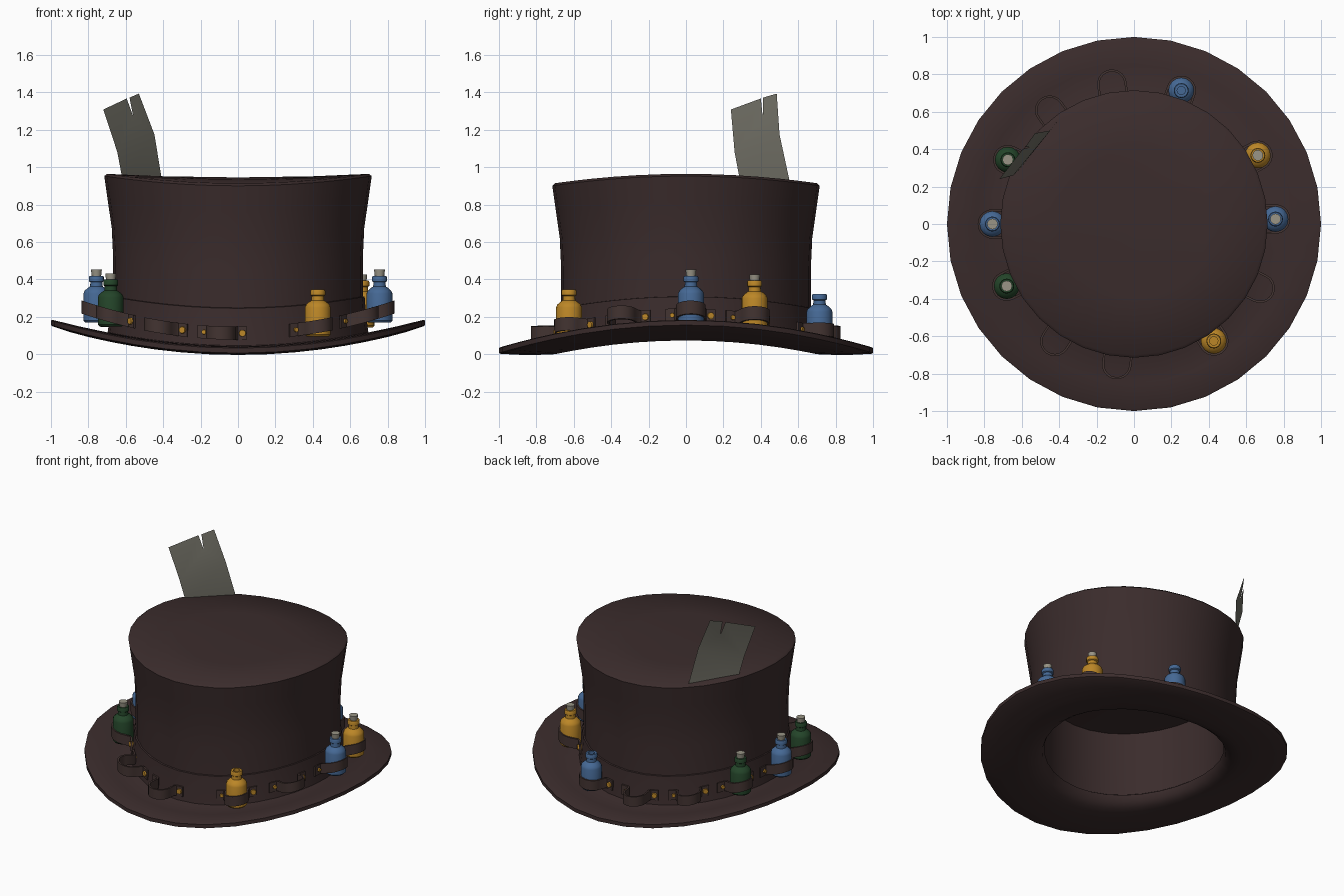
import bpy, bmesh, math
from mathutils import Matrix, Vector

if "Cube" in bpy.data.objects:
    bpy.data.objects.remove(bpy.data.objects["Cube"])


def material(name, rgb):
    m = bpy.data.materials.new(name)
    m.diffuse_color = (*rgb, 1)
    m.use_nodes = True
    m.node_tree.nodes["Principled BSDF"].inputs["Base Color"].default_value = m.diffuse_color
    return m


FELT = material("dark brown felt", (0.043, 0.025, 0.025))
LEATHER = material("brown leather", (0.056, 0.034, 0.031))
BLUE = material("blue glass", (0.06, 0.14, 0.30))
AMBER = material("amber glass", (0.50, 0.24, 0.02))
GREEN = material("green glass", (0.017, 0.058, 0.022))
CORK = material("pale cork", (0.32, 0.30, 0.24))
PAPER = material("old paper", (0.17, 0.165, 0.135))
BRASS = material("brass", (0.52, 0.25, 0.022))


def finish(bm, name, mat):
    bmesh.ops.remove_doubles(bm, verts=bm.verts, dist=1e-5)
    bmesh.ops.recalc_face_normals(bm, faces=bm.faces)
    me = bpy.data.meshes.new(name)
    bm.to_mesh(me)
    bm.free()
    me.materials.append(mat)
    ob = bpy.data.objects.new(name, me)
    bpy.context.collection.objects.link(ob)
    return ob


def saddle(p):
    # bends the hat upward towards its left and right sides
    k = 0.15 - 0.05 * min(p.z / 0.95, 1)
    return Vector((p.x, p.y, p.z + k * p.x ** 2))


def lathe(name, mat, profile, segs, closed=False, origin=(0, 0, 0), bend=False):
    bm = bmesh.new()
    rings = []
    for r, z in profile:
        ring = []
        for i in range(segs):
            a = math.tau * i / segs
            p = Vector((r * math.cos(a), r * math.sin(a), z))
            if bend:
                p = saddle(p)
            ring.append(bm.verts.new(p + Vector(origin)))
        rings.append(ring)
    pairs = list(zip(rings, rings[1:]))
    if closed:
        pairs.append((rings[-1], rings[0]))
    for a, b in pairs:
        for i in range(segs):
            j = (i + 1) % segs
            bm.faces.new((a[i], a[j], b[j], b[i]))
    return finish(bm, name, mat)


# Hat: crown with hollow inside, brim, band
lathe("crown", FELT, [(0, 0.945), (0.4, 0.935), (0.70, 0.914), (0.715, 0.90),
                      (0.695, 0.76), (0.675, 0.62), (0.667, 0.45), (0.668, 0.24),
                      (0.668, 0.03), (0.595, 0.07), (0.60, 0.30), (0.60, 0.56), (0, 0.56)],
      32, bend=True)
lathe("brim", FELT, [(0.585, 0.09), (0.60, 0.05), (0.64, 0.018), (0.70, 0), (0.80, -0.004),
                     (0.90, -0.003), (0.99, 0.002), (1.0, 0.006), (1.0, 0.032), (0.99, 0.038),
                     (0.85, 0.042), (0.70, 0.044), (0.60, 0.10)],
      32, closed=True, bend=True)
lathe("hat_band", FELT, [(0.66, 0.25), (0.677, 0.245), (0.685, 0.14), (0.70, 0.02), (0.66, 0.02)],
      32, closed=True, bend=True)


def strap_height(x):
    return 0.112 + 0.20 * x * x


def strap(name, ang):
    # ribbon path: left tab, loop round the bottle, right tab (t = sideways, n = outward)
    tab = [(t, math.sqrt(0.693 ** 2 - t * t)) for t in (-0.132, -0.105, -0.082)]
    arc = [(-0.073 * math.cos(a), 0.757 + 0.073 * math.sin(a))
           for a in [math.pi * i / 10 for i in range(11)]]
    path = tab + [(-0.073, 0.70)] + arc + [(0.073, 0.70)] + [(-t, n) for t, n in reversed(tab)]
    out, tan = Vector((math.cos(ang), math.sin(ang))), Vector((-math.sin(ang), math.cos(ang)))
    bm = bmesh.new()
    sections = []
    for i, p in enumerate(path):
        a, b = path[max(i - 1, 0)], path[min(i + 1, len(path) - 1)]
        d = Vector((b[0] - a[0], b[1] - a[1])).normalized()
        nrm = Vector((-d.y, d.x)) * 0.006
        sec = []
        for s, h in ((1, -0.035), (1, 0.035), (-1, 0.035), (-1, -0.035)):
            q = tan * (p[0] + s * nrm.x) + out * (p[1] + s * nrm.y)
            sec.append(bm.verts.new((q.x, q.y, strap_height(q.x) + h)))
        sections.append(sec)
    for a, b in zip(sections, sections[1:]):
        for i in range(4):
            bm.faces.new((a[i], a[(i + 1) % 4], b[(i + 1) % 4], b[i]))
    bm.faces.new(sections[0])
    bm.faces.new(sections[-1])
    finish(bm, name, LEATHER)
    # brass studs on both tabs, the left one smaller
    bm = bmesh.new()
    for t, r in ((-0.098, 0.015), (0.109, 0.022)):
        b = ang + t / 0.70
        x, y = 0.695 * math.cos(b), 0.695 * math.sin(b)
        mat = (Matrix.Translation((x, y, strap_height(x))) @ Matrix.Rotation(b, 4, 'Z')
               @ Matrix.Rotation(math.pi / 2, 4, 'Y'))
        bmesh.ops.create_cone(bm, cap_ends=True, segments=10, radius1=r, radius2=r * 0.8,
                              depth=0.028, matrix=mat)
    finish(bm, name + "_studs", BRASS)


def bottle(name, mat, ang, corked):
    x, y = 0.757 * math.cos(ang), 0.757 * math.sin(ang)
    o = (x, y, 0.06 + 0.19 * x * x)
    lathe(name, mat, [(0, 0), (0.06, 0), (0.069, 0.010), (0.069, 0.155), (0.063, 0.170),
                      (0.048, 0.184), (0.034, 0.193), (0.032, 0.216), (0.040, 0.221),
                      (0.040, 0.243), (0.036, 0.25), (0.022, 0.25), (0.022, 0.20), (0, 0.20)],
          16, origin=o)
    if corked:
        lathe(name + "_cork", CORK, [(0, 0.21), (0.021, 0.21), (0.029, 0.283), (0, 0.283)],
              12, origin=o)


# Twelve straps round the band, seven holding bottles (angle, glass, corked)
slots = [(2, BLUE, True), (29, AMBER, True), (70.5, BLUE, False), (99, None, False),
         (126.5, None, False), (153, GREEN, True), (180, BLUE, True), (206, GREEN, True),
         (236, None, False), (263, None, False), (304.3, AMBER, False), (333, None, False)]
for i, (deg, glass, corked) in enumerate(slots):
    strap(f"strap_{i + 1}", math.radians(deg))
    if glass:
        bottle(f"bottle_{i + 1}", glass, math.radians(deg), corked)

# Torn paper card tucked in the crown
bm = bmesh.new()
left = [(-0.615, 0.29, 0.92), (-0.645, 0.26, 1.08), (-0.72, 0.24, 1.308), (-0.595, 0.40, 1.367)]
right = [(-0.405, 0.555, 0.92), (-0.447, 0.50, 1.175), (-0.53, 0.485, 1.393), (-0.58, 0.413, 1.372)]
notch = (-0.56, 0.41, 1.27)
L = [bm.verts.new(p) for p in left]
R = [bm.verts.new(p) for p in right]
N = bm.verts.new(notch)
bm.faces.new((L[0], R[0], R[1], L[1]))
bm.faces.new((L[1], R[1], N))
bm.faces.new((L[1], N, L[3], L[2]))
bm.faces.new((N, R[1], R[2], R[3]))
finish(bm, "paper_card", PAPER)

# Smooth shading with sharp edges kept
for ob in bpy.context.collection.objects:
    ob.select_set(True)
    bpy.context.view_layer.objects.active = ob
bpy.ops.object.shade_smooth_by_angle(angle=math.radians(40))
